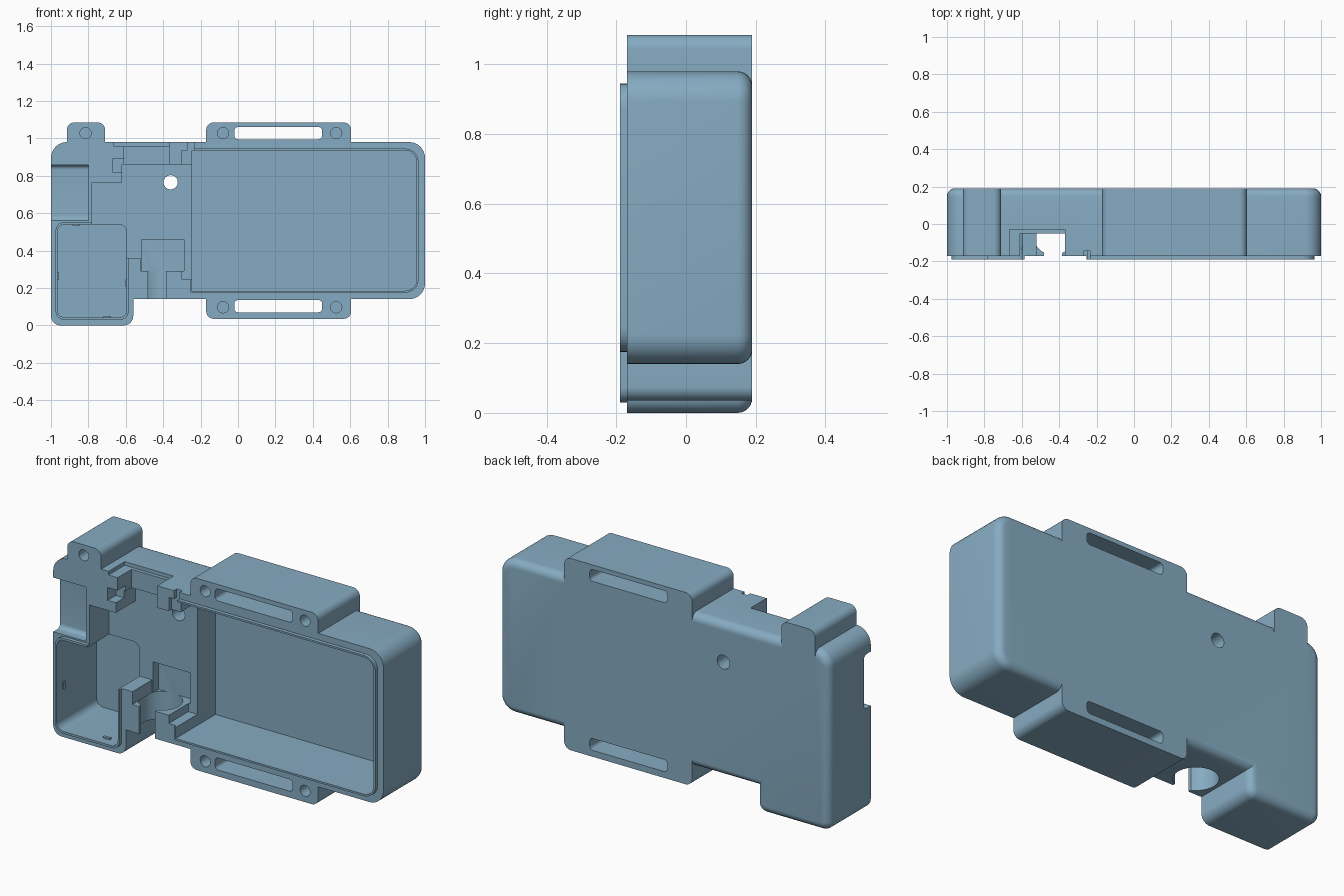
import bpy, bmesh, math
from mathutils import Vector

if "Cube" in bpy.data.objects:
    bpy.data.objects.remove(bpy.data.objects["Cube"])

shell_blue = bpy.data.materials.new("shell_blue")
shell_blue.diffuse_color = (0.24, 0.41, 0.54, 1)
shell_blue.use_nodes = True
shell_blue.node_tree.nodes["Principled BSDF"].inputs["Base Color"].default_value = shell_blue.diffuse_color


def outline(pts, d=0.0, steps=8):
    """Right-angled counter-clockwise outline (a, b, radius), shrunk by d."""
    out, n = [], len(pts)
    for i in range(n):
        p, q, s = (Vector(pts[k % n][:2]) for k in (i, i - 1, i + 1))
        u, v = (q - p).normalized(), (s - p).normalized()
        n1, n2 = Vector((u.y, -u.x)), Vector((-v.y, v.x))
        convex = (p - q).cross(s - p) > 0
        r = pts[i][2]
        p = p + (n1 + n2) * d
        if r == 0:
            out.append(p)
            continue
        r = max(r - d, 0.002) if convex else r + d
        c = p + (u + v) * r
        for k in range(steps + 1):
            t = math.pi / 2 * k / steps
            out.append(c - (v * math.cos(t) + u * math.sin(t)) * r)
    return out


def prism(name, pts, lo, hi, fillet=0.0, axis="y", steps=8):
    """Extrude an outline along an axis, with an optional rounded far edge."""
    place = {"y": lambda a, b, h: (a, h, b),
             "x": lambda a, b, h: (h, a, b),
             "z": lambda a, b, h: (a, b, h)}[axis]
    levels = [(lo, 0.0)]
    if fillet:
        for k in range(7):
            t = math.pi / 2 * k / 6
            levels.append((hi - fillet + fillet * math.sin(t), fillet * (1 - math.cos(t))))
    else:
        levels.append((hi, 0.0))
    bm = bmesh.new()
    loops = [[bm.verts.new(place(p.x, p.y, h)) for p in outline(pts, d, steps)] for h, d in levels]
    n = len(loops[0])
    for a, b in zip(loops, loops[1:]):
        for i in range(n):
            bm.faces.new((a[i], a[(i + 1) % n], b[(i + 1) % n], b[i]))
    bm.faces.new(loops[0])
    bm.faces.new(loops[-1])
    bmesh.ops.recalc_face_normals(bm, faces=bm.faces)
    me = bpy.data.meshes.new(name)
    bm.to_mesh(me)
    bm.free()
    me.materials.append(shell_blue)
    ob = bpy.data.objects.new(name, me)
    bpy.context.collection.objects.link(ob)
    return ob


def rect(a0, a1, b0, b1, r=0.0):
    return [(a0, b0, r), (a1, b0, r), (a1, b1, r), (a0, b1, r)]


def combine(target, tool, op):
    m = target.modifiers.new(op, "BOOLEAN")
    m.operation, m.solver, m.object = op, "EXACT", tool
    bpy.context.view_layer.objects.active = target
    bpy.ops.object.modifier_apply(modifier=m.name)
    bpy.data.objects.remove(tool, do_unlink=True)


FRONT, BACK = -0.17, 0.19

# Main shell with rounded back edge
case = prism("case_shell", [(-1, 0, .05), (-.56, 0, .05), (-.56, .14, 0), (1, .14, .085),
                            (1, .98, .085), (-1, .98, .085)], FRONT, BACK, fillet=.042)

# Strap tabs, screw tab and raised lips
adds = [(rect(-.17, .605, .88, 1.085, .04), FRONT, BACK),
        (rect(-.17, .605, .035, .24, .04), FRONT, BACK),
        (rect(-.915, -.71, .9, 1.085, .04), FRONT, BACK),
        (rect(-.255, .965, .175, .945, .07), -.19, -.1),
        (rect(-.975, -.585, .03, .552, .045), -.19, -.1)]
adds[3][0][0] = (-.255, .175, 0)
adds[3][0][3] = (-.255, .945, 0)
for pts, lo, hi in adds:
    combine(case, prism("addition", pts, lo, hi), "UNION")

# Recesses: outline and floor depth
main_bay = rect(-.245, .955, .185, .935, .06)
main_bay[0], main_bay[3] = (-.245, .185, 0), (-.245, .935, 0)
board_bay = [(-.78, .50, 0), (-.62, .50, 0), (-.62, .36, 0), (-.52, .36, 0), (-.52, .29, 0),
             (-.30, .29, 0), (-.30, .245, 0), (-.235, .245, 0), (-.235, .86, 0),
             (-.62, .86, 0), (-.62, .765, 0), (-.78, .765, 0)]
cuts = [(main_bay, .155),
        (rect(-.965, -.595, .042, .54, .04), .155),
        (board_bay, 0.0),
        (rect(-.515, -.29, .29, .46), .05),        # plug recess
        (rect(-.48, -.385, .1, .32), -.06),        # cable slot
        (rect(-.665, -.37, .96, 1.03), -.03),      # top connector opening
        (rect(-.61, -.37, .84, .975), -.05),
        (rect(-.67, -.60, .82, .89), -.10),
        (rect(-.30, -.235, .84, .935), -.145),     # small wire notch
        (rect(-.27, -.235, .92, 1.0), -.145)]
for z0 in (.995, .07):                              # strap slots
    cuts.append((rect(-.02, .45, z0, z0 + .065, .02), .4))
for x, z in ((-.08, 1.028), (.525, 1.028), (-.815, 1.028), (-.08, .097), (.525, .097)):
    cuts.append((rect(x - .03, x + .03, z - .03, z + .03, .0299), .08))   # screw holes
cuts.append((rect(-.398, -.322, .727, .803, .0379), .4))                  # through hole
for pts, floor in cuts:
    combine(case, prism("cutter", pts, -.4, floor), "DIFFERENCE")

# Round plug well open at the bottom
well = prism("cutter", rect(-.54, -.32, -.165, .055, .1099), .08, .291, axis="z", steps=12)
combine(case, well, "DIFFERENCE")

# Shallow side channel with rounded floor corners
channel = prism("cutter", rect(-.4, -.11, .56, .857, .025), -1.1, -.8, axis="x")
combine(case, channel, "DIFFERENCE")

case.select_set(True)
bpy.context.view_layer.objects.active = case
bpy.ops.object.shade_smooth_by_angle(angle=math.radians(30))

# Small snap nubs inside the lower left compartment
for x, z, w, h in ((-.964, .265, .012, .04), (-.596, .225, .012, .04),
                   (-.865, .539, .04, .012), (-.70, .044, .04, .012)):
    prism("snap_nub", rect(x - w / 2, x + w / 2, z - h / 2, z + h / 2), -.14, -.125)
